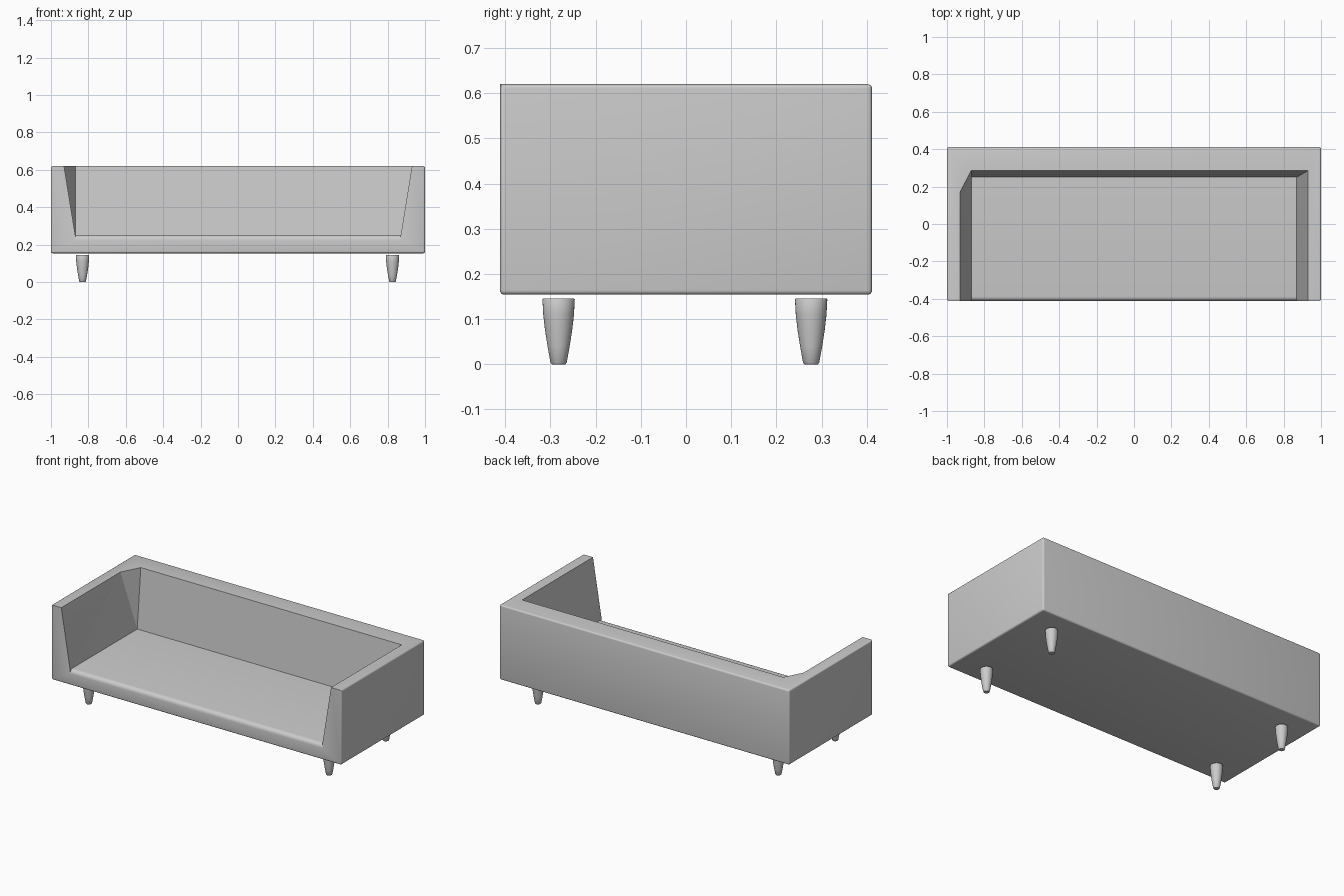
import bpy, bmesh
from math import sin, cos, pi, radians

if "Cube" in bpy.data.objects:
    bpy.data.objects.remove(bpy.data.objects["Cube"])


def finish(bm, name, angle):
    bmesh.ops.recalc_face_normals(bm, faces=bm.faces[:])
    mesh = bpy.data.meshes.new(name)
    bm.to_mesh(mesh)
    bm.free()
    mesh.shade_smooth()
    mesh.set_sharp_from_angle(angle=radians(angle))
    obj = bpy.data.objects.new(name, mesh)
    bpy.context.collection.objects.link(obj)
    return obj


# Sofa shell: seat, arms and back in one piece
X, Y, BOTTOM, TOP, SEAT = 1.0, 0.412, 0.154, 0.62, 0.25
bm = bmesh.new()
V = lambda *co: bm.verts.new(co)
F = lambda *vs: bm.faces.new(vs)

corners = [(-X, -Y), (X, -Y), (X, Y), (-X, Y)]
b = [V(x, y, BOTTOM) for x, y in corners]
t = [V(x, y, TOP) for x, y in corners]

# Inner rim, with a chamfered back left corner
rim_fl, rim_l, rim_bl, rim_br, rim_fr = [
    V(x, y, TOP) for x, y in
    [(-0.93, -Y), (-0.93, 0.17), (-0.87, 0.285), (0.93, 0.285), (0.93, -Y)]]
seat_bl, seat_br = V(-0.87, 0.25, SEAT), V(0.87, 0.25, SEAT)
arm_l, arm_r = V(-0.87, -Y, SEAT), V(0.87, -Y, SEAT)

# Rounded front edge of the seat
R, N = 0.025, 5
arc = [(-Y + R - R * sin(k * pi / 2 / N), SEAT - R + R * cos(k * pi / 2 / N))
       for k in range(N + 1)]
left = [V(-0.87, y, z) for y, z in arc]
right = [V(0.87, y, z) for y, z in arc]
for k in range(N):
    F(left[k], left[k + 1], right[k + 1], right[k])
F(arm_l, *left)
F(arm_r, *right)

# Seat, inner walls and outer sides
F(seat_bl, left[0], right[0], seat_br)
F(rim_fl, rim_l, seat_bl, left[0], arm_l)
F(rim_l, rim_bl, seat_bl)
F(rim_bl, rim_br, seat_br, seat_bl)
F(rim_br, rim_fr, arm_r, right[0], seat_br)
F(*b)
for i in (1, 2, 3):
    j = (i + 1) % 4
    F(b[i], b[j], t[j], t[i])
F(t[0], t[3], t[2], t[1], rim_fr, rim_br, rim_bl, rim_l, rim_fl)
F(b[0], b[1], t[1], rim_fr, arm_r, right[N], left[N], arm_l, rim_fl, t[0])

# Soft outer edges
outer = set(b + t)
edges = [e for e in bm.edges if all(v in outer for v in e.verts)]
bmesh.ops.recalc_face_normals(bm, faces=bm.faces[:])
bmesh.ops.bevel(bm, geom=edges, offset=0.01, segments=4, profile=0.5,
                affect='EDGES')
finish(bm, "sofa_shell", 25)

# Tapered turned legs
PROFILE = [(0.015, 0.0), (0.018, 0.004), (0.0245, 0.04), (0.030, 0.075),
           (0.034, 0.11), (0.0358, 0.143), (0.034, 0.146)]
SIDES = 32


def leg(name, cx, cy):
    bm = bmesh.new()
    rings = [[bm.verts.new((cx + r * cos(2 * pi * k / SIDES),
                            cy + r * sin(2 * pi * k / SIDES), z))
              for k in range(SIDES)] for r, z in PROFILE]
    for lo, hi in zip(rings, rings[1:]):
        for k in range(SIDES):
            n = (k + 1) % SIDES
            bm.faces.new((lo[k], lo[n], hi[n], hi[k]))
    bm.faces.new(rings[0])
    bm.faces.new(rings[-1])
    finish(bm, name, 35)


for row, y in (("front", -0.282), ("back", 0.277)):
    for side, x in (("left", -0.831), ("right", 0.826)):
        leg(f"{row}_{side}_leg", x, y)
